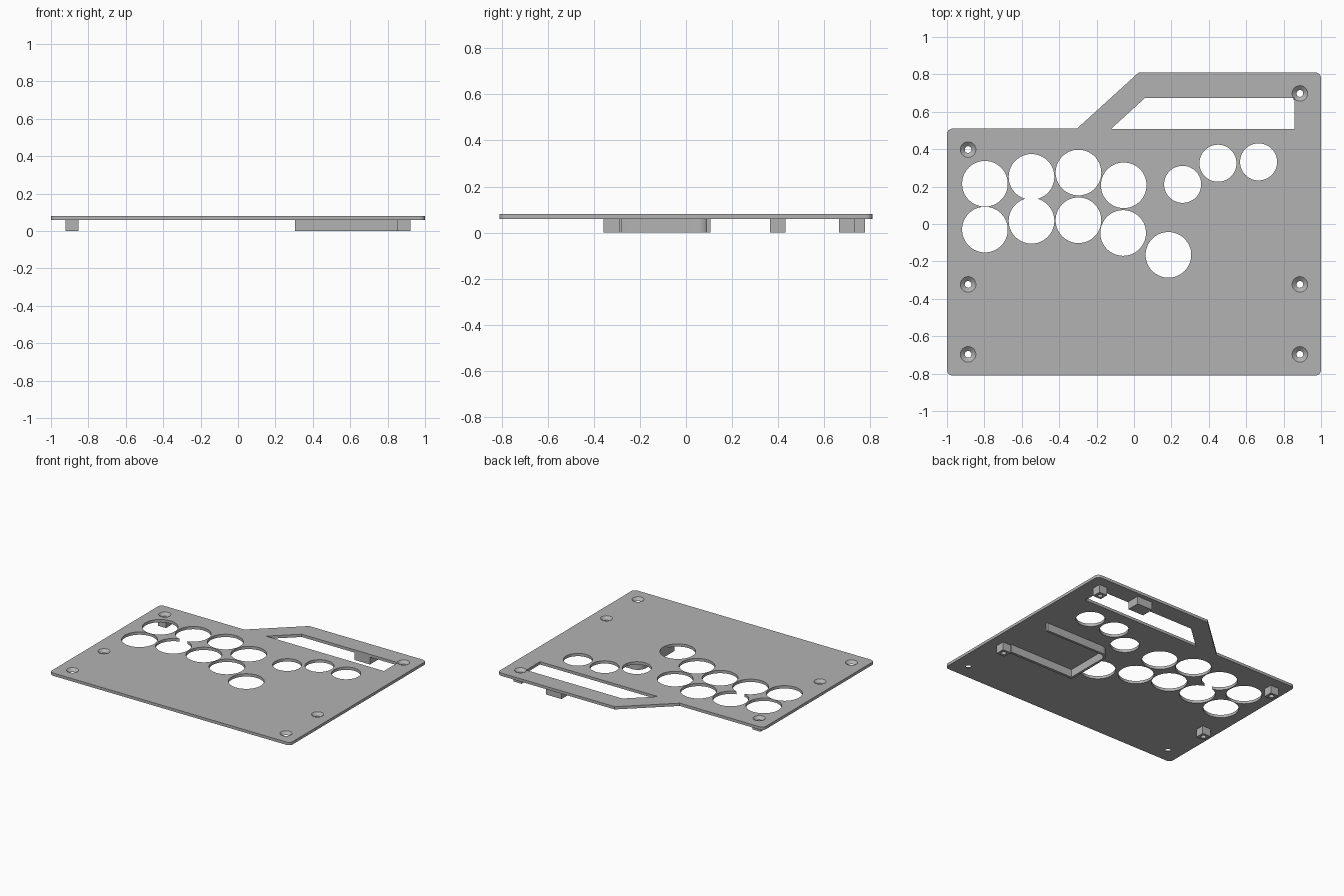
import bpy, bmesh, math

if "Cube" in bpy.data.objects:
    bpy.data.objects.remove(bpy.data.objects["Cube"])

TOP, UNDER = 0.08, 0.059          # plate faces; mounts hang down to z = 0

grey = bpy.data.materials.new("plain grey")
grey.diffuse_color = (0.45, 0.45, 0.45, 1)
grey.use_nodes = True
grey.node_tree.nodes["Principled BSDF"].inputs["Base Color"].default_value = grey.diffuse_color


def prism(name, pts, z0, z1):
    """Extrude a flat outline between two heights."""
    bm = bmesh.new()
    face = bm.faces.new([bm.verts.new((x, y, z0)) for x, y in pts])
    ext = bmesh.ops.extrude_face_region(bm, geom=[face])
    for v in ext["geom"]:
        if isinstance(v, bmesh.types.BMVert):
            v.co.z = z1
    bmesh.ops.recalc_face_normals(bm, faces=bm.faces)
    return make(name, bm)


def cone(name, x, y, r0, r1, z0, z1, sides):
    bm = bmesh.new()
    bmesh.ops.create_cone(bm, cap_ends=True, segments=sides, radius1=r0, radius2=r1, depth=z1 - z0)
    bmesh.ops.translate(bm, verts=bm.verts, vec=(x, y, (z0 + z1) / 2))
    return make(name, bm)


def make(name, bm):
    mesh = bpy.data.meshes.new(name)
    bm.to_mesh(mesh)
    bm.free()
    mesh.materials.append(grey)
    ob = bpy.data.objects.new(name, mesh)
    bpy.context.collection.objects.link(ob)
    return ob


def cut(ob, cutter):
    bpy.context.view_layer.objects.active = ob
    mod = ob.modifiers.new("cut", "BOOLEAN")
    mod.operation, mod.solver, mod.object = "DIFFERENCE", "EXACT", cutter
    bpy.ops.object.modifier_apply(modifier=mod.name)
    bpy.data.objects.remove(cutter)


def smooth(ob):
    bpy.ops.object.select_all(action="DESELECT")
    ob.select_set(True)
    bpy.context.view_layer.objects.active = ob
    bpy.ops.object.shade_smooth_by_angle(angle=math.radians(30))


def arc(cx, cy, r, a0, a1, n=6):
    return [(cx + r * math.cos(math.radians(a0 + (a1 - a0) * i / n)),
             cy + r * math.sin(math.radians(a0 + (a1 - a0) * i / n))) for i in range(n + 1)]


def box(name, x0, x1, y0, y1, z0, z1):
    return prism(name, [(x0, y0), (x1, y0), (x1, y1), (x0, y1)], z0, z1)


# Top plate with rounded corners and a raised handle side
R = 0.03
outline = (arc(-1 + R, -0.81 + R, R, 180, 270) + arc(1 - R, -0.81 + R, R, 270, 360)
           + arc(1 - R, 0.81 - R, R, 0, 90) + [(0.025, 0.81), (-0.305, 0.51)]
           + arc(-1 + R, 0.51 - R, R, 90, 180))
plate = prism("top_plate", outline, UNDER, TOP)

# Handle opening
cut(plate, prism("handle_cutter", [(-0.123, 0.508), (0.857, 0.508), (0.857, 0.673), (0.058, 0.673)], 0, 0.2))

# Button holes: large ones, then small ones
large = [(-0.797, 0.215), (-0.797, -0.03), (-0.548, 0.252), (-0.548, 0.017), (-0.297, 0.275),
         (-0.297, 0.02), (-0.055, 0.207), (-0.058, -0.048), (0.184, -0.165)]
small = [(0.26, 0.212), (0.449, 0.325), (0.666, 0.332)]
for r, spots in ((0.122, large), (0.099, small)):
    for x, y in spots:
        cut(plate, cone("button_cutter", x, y, r, r, 0, 0.2, 64))

# Countersunk screw holes, with square posts under all but the front pair
S = 0.887
for x, y, post in ((-S, 0.398, 1), (-S, -0.323, 1), (S, -0.323, 1), (S, 0.698, 1), (-S, -0.697, 0), (S, -0.697, 0)):
    cut(plate, cone("screw_cutter", x, y, 0.018, 0.018, -0.1, 0.2, 32))
    cut(plate, cone("sink_cutter", x, y, 0.018, 0.044, TOP - 0.02, TOP + 0.002, 32))
    if post:
        h = 0.034
        ob = box("screw_post", x - h, x + h, y - h, y + h, 0, UNDER)
        cut(ob, cone("screw_cutter", x, y, 0.018, 0.018, -0.1, 0.2, 32))
        smooth(ob)
smooth(plate)

# Open-ended board rail under the plate, one corner rounded
rail = ([(0.855, 0.106)] + arc(0.37, 0.041, 0.065, 90, 180) + [(0.305, -0.297), (0.855, -0.297), (0.855, -0.277),
        (0.323, -0.277)] + arc(0.37, 0.041, 0.047, 180, 90) + [(0.855, 0.088)])
smooth(prism("board_rail", rail, 0, UNDER))

# Small support block under the handle
box("handle_block", 0.49, 0.62, 0.68, 0.777, 0, UNDER)
